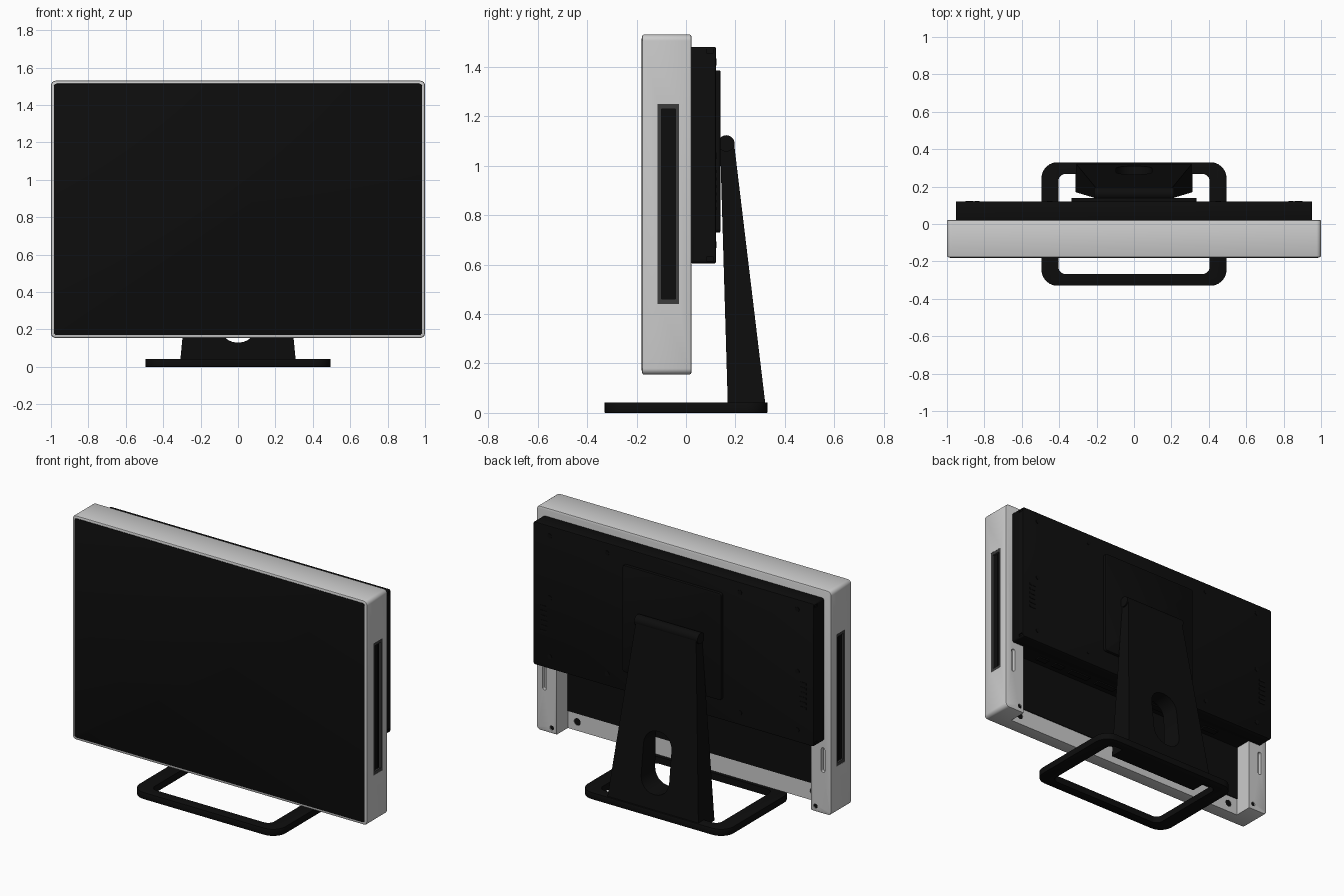
import bpy, bmesh, math
from mathutils import Matrix

if "Cube" in bpy.data.objects:
    bpy.data.objects.remove(bpy.data.objects["Cube"])


def material(name, r, g, b):
    m = bpy.data.materials.new(name)
    m.diffuse_color = (r, g, b, 1)
    m.use_nodes = True
    m.node_tree.nodes["Principled BSDF"].inputs["Base Color"].default_value = m.diffuse_color
    return m


BLACK = material("black_plastic", 0.004, 0.004, 0.004)
DARK = material("dark_grey", 0.045, 0.045, 0.045)


def finish(name, bm, mat=None):
    bmesh.ops.recalc_face_normals(bm, faces=bm.faces)
    me = bpy.data.meshes.new(name)
    bm.to_mesh(me)
    bm.free()
    ob = bpy.data.objects.new(name, me)
    bpy.context.collection.objects.link(ob)
    if mat:
        me.materials.append(mat)
    smooth(ob)
    return ob


def select(ob):
    bpy.ops.object.select_all(action='DESELECT')
    ob.select_set(True)
    bpy.context.view_layer.objects.active = ob


def smooth(ob):
    select(ob)
    bpy.ops.object.shade_smooth_by_angle(angle=math.radians(35))


def box(name, x, y, z, mat=None, axis=None, r=0.0, edge=0.0):
    """Box from ranges; edges along axis rounded by r, end rims by edge."""
    bm = bmesh.new()
    bmesh.ops.create_cube(bm, size=1)
    for v in bm.verts:
        for i, (a, b) in enumerate((x, y, z)):
            v.co[i] = a if v.co[i] < 0 else b
    if axis is not None:
        along = [e for e in bm.edges
                 if abs(e.verts[0].co[axis] - e.verts[1].co[axis]) > 1e-6]
        bmesh.ops.bevel(bm, geom=along, offset=r, segments=6, profile=0.5, affect='EDGES')
        if edge:
            rim = [e for e in bm.edges
                   if abs(e.verts[0].co[axis] - e.verts[1].co[axis]) < 1e-6]
            bmesh.ops.bevel(bm, geom=rim, offset=edge, segments=2, profile=0.5, affect='EDGES')
    return finish(name, bm, mat)


def cylinder(name, radius, depth, centre, axis, mat=None, segs=24):
    bm = bmesh.new()
    bmesh.ops.create_cone(bm, cap_ends=True, segments=segs, radius1=radius,
                          radius2=radius, depth=depth)
    rot = Matrix.Rotation(math.pi / 2, 4, 'Y' if axis == 'X' else 'X')
    bm.transform(Matrix.Translation(centre) @ rot)
    return finish(name, bm, mat)


def cut(ob, *cutters):
    for c in cutters:
        c.hide_render = True
        mod = ob.modifiers.new("cut", 'BOOLEAN')
        mod.object = c
        mod.operation = 'DIFFERENCE'
        mod.solver = 'EXACT'
        select(ob)
        bpy.ops.object.modifier_apply(modifier=mod.name)
        bpy.data.objects.remove(c)
    smooth(ob)


# Grey casing with rear recess, side pockets, column slots and screw holes
casing = box("casing", (-1, 1), (-0.178, 0.022), (0.155, 1.53), None, 1, 0.025, 0.008)
cutters = [box("recess", (-0.865, 0.865), (-0.09, 0.1), (0.1, 0.7))]
for s in (-1, 1):
    cutters += [
        box("pocket", sorted((s * 0.975, s * 1.1)), (-0.115, -0.028), (0.44, 1.25)),
        box("slot", (s * 0.945 - 0.012, s * 0.945 + 0.012), (0.0, 0.1), (0.41, 0.56), None, 1, 0.01),
        cylinder("hole", 0.014, 0.04, (s * 0.895, 0.022, 0.19), 'Y'),
        cylinder("hole", 0.022, 0.04, (s * 0.80, -0.09, 0.21), 'Y')]
cut(casing, *cutters)

# Front screen
box("screen", (-0.984, 0.984), (-0.181, -0.165), (0.171, 1.514), BLACK, 1, 0.014, 0.002)

# Side speaker grilles and hole fillings
for s in (-1, 1):
    frame = box("grille_frame", sorted((s * 0.974, s * 0.999)), (-0.115, -0.028), (0.44, 1.25), DARK)
    cut(frame, box("opening", sorted((s * 0.985, s * 1.1)), (-0.1, -0.043), (0.46, 1.23)))
    box("grille", sorted((s * 0.98, s * 0.987)), (-0.1, -0.043), (0.46, 1.23), BLACK)
    for k in range(3):
        y = -0.0885 + k * 0.017
        box("grille_bar", sorted((s * 0.986, s * 0.989)), (y - 0.003, y + 0.003), (0.46, 1.23), BLACK)
    cylinder("column_screw", 0.0138, 0.01, (s * 0.895, 0.012, 0.19), 'Y', BLACK)
    cylinder("ledge_screw", 0.0215, 0.012, (s * 0.80, -0.098, 0.21), 'Y', BLACK)

# Black lower back panel and the rear housing
box("lower_back_panel", (-0.865, 0.865), (-0.1, -0.085), (0.262, 0.62), BLACK)
housing = box("rear_housing", (-0.952, 0.952), (0.02, 0.121), (0.605, 1.48), BLACK, 1, 0.012, 0.005)
box("port_block", (-0.863, 0.863), (-0.09, 0.03), (0.608, 0.69), BLACK)
notches = []
for s in (-1, 1):
    for z in (0.622, 1.463):
        notches.append(box("notch", sorted((s * 0.945, s * 1.0)), (0.083, 0.112), (z - 0.008, z + 0.008)))
cut(housing, *notches)

# Ports on the underside of the housing
for x, w in ((-0.6, 0.05), (-0.46, 0.03), (-0.36, 0.03), (-0.2, 0.06),
             (0.2, 0.07), (0.4, 0.07), (0.56, 0.035), (0.68, 0.035)):
    box("port", (x - w, x + w), (-0.045, -0.005), (0.6, 0.612), BLACK)

# Housing screws and vent ribs
for s in (-1, 1):
    for z in (0.68, 1.04, 1.42):
        cylinder("housing_screw", 0.014, 0.006, (s * 0.84, 0.121, z), 'Y', BLACK, 16)
    for z in (0.68, 1.42):
        cylinder("housing_screw", 0.014, 0.006, (s * 0.45, 0.121, z), 'Y', BLACK, 16)
    for k in range(6):
        z = 0.82 + k * 0.03
        box("vent_rib", (s * 0.88 - 0.022, s * 0.88 + 0.022), (0.118, 0.1235), (z, z + 0.012), BLACK)

# Mounting plate behind the neck
box("mount_plate", (-0.335, 0.335), (0.115, 0.139), (0.73, 1.385), BLACK, 1, 0.015, 0.004)
box("hinge_block", (-0.17, 0.17), (0.13, 0.165), (1.0, 1.11), BLACK)

# Tapered neck with a cable opening
bm = bmesh.new()
rings = []
for z, hx, y0, y1 in ((0.002, 0.312, 0.17, 0.325), (1.085, 0.205, 0.138, 0.195)):
    rings.append([bm.verts.new((x, y, z)) for x, y in ((-hx, y0), (hx, y0), (hx, y1), (-hx, y1))])
bm.faces.new(rings[0])
bm.faces.new(rings[1])
for i in range(4):
    j = (i + 1) % 4
    bm.faces.new((rings[0][i], rings[0][j], rings[1][j], rings[1][i]))
neck = finish("neck", bm, BLACK)
cut(neck, box("cable_opening", (-0.095, 0.095), (0.0, 0.5), (0.13, 0.5), None, 1, 0.09))
cylinder("neck_hinge", 0.033, 0.43, (0, 0.163, 1.09), 'X', BLACK, 32)

# Rounded ring base
base = box("ring_base", (-0.495, 0.495), (-0.33, 0.33), (0, 0.042), BLACK, 2, 0.085, 0.003)
cut(base, box("ring_opening", (-0.405, 0.405), (-0.268, 0.268), (-0.1, 0.1), None, 2, 0.04))
